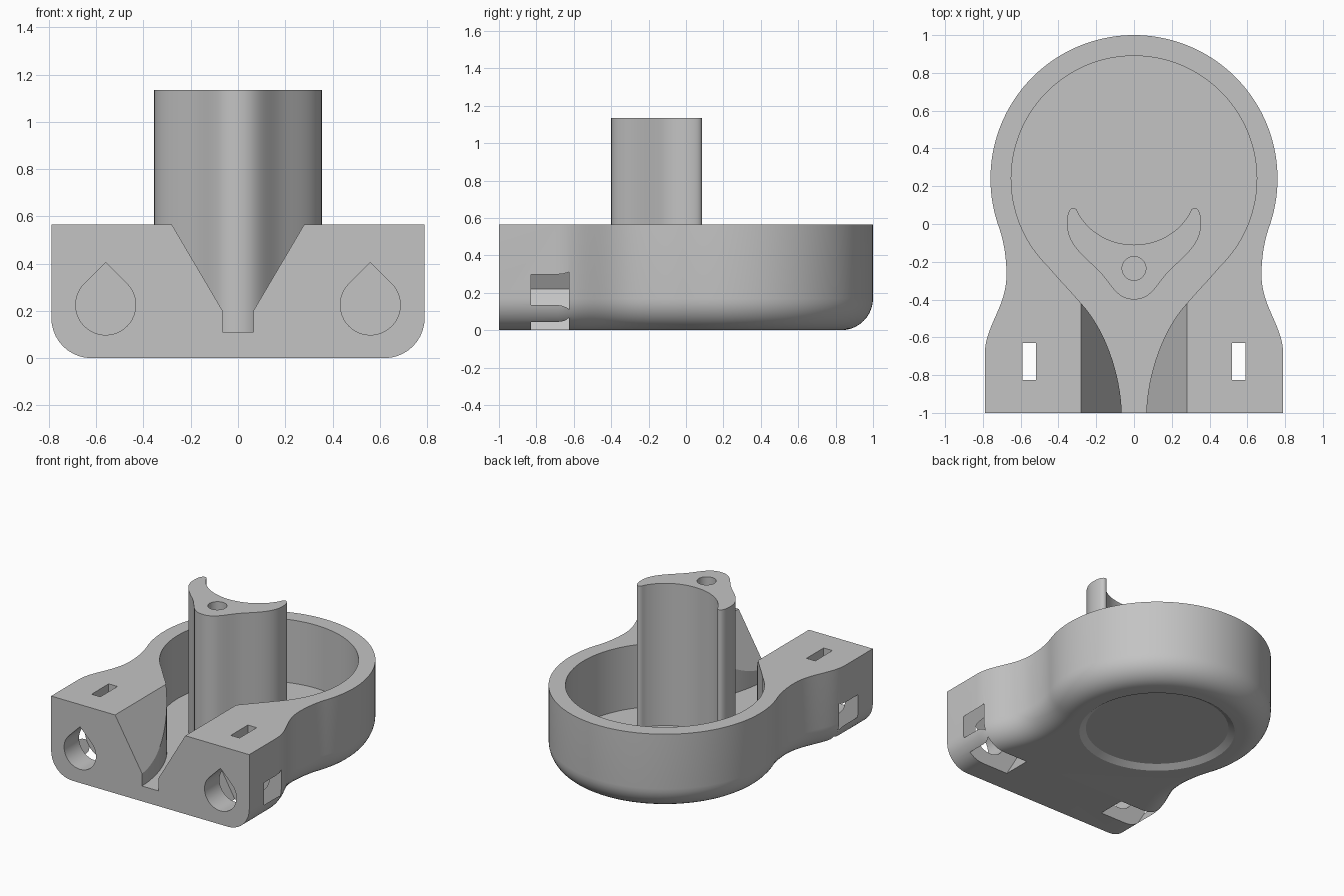
import bpy
import bmesh
from math import cos, sin, pi, radians
from mathutils import Vector
from mathutils.geometry import interpolate_bezier

if "Cube" in bpy.data.objects:
    bpy.data.objects.remove(bpy.data.objects["Cube"])

grey = bpy.data.materials.new("plain grey")
grey.use_nodes = True
colour = (0.55, 0.55, 0.55, 1)
grey.diffuse_color = colour
grey.node_tree.nodes["Principled BSDF"].inputs["Base Color"].default_value = colour

TOP, FLOOR, POST_TOP = 0.565, 0.11, 1.135
CENTRE_Y = 0.24


def arc(radius, start, end, steps, cx=0, cy=CENTRE_Y):
    angles = [radians(start + (end - start) * i / steps) for i in range(steps + 1)]
    return [(cx + radius * cos(a), cy + radius * sin(a)) for a in angles]


def bezier(a, b, c, d, steps=10):
    pts = interpolate_bezier(*[Vector((*p, 0)) for p in (a, b, c, d)], steps + 1)
    return [(p.x, p.y) for p in pts]


def chain(*parts):
    """Join paths, dropping the repeated point at each joint."""
    out = list(parts[0])
    for part in parts[1:]:
        out += part[1:]
    return out


def mirrored(half):
    """Close a right half outline with its mirror image."""
    return half + [(-x, y) for x, y in reversed(half) if abs(x) > 1e-4]


def loft(name, rings):
    """Skin equal rings of 3D points and cap both ends."""
    bm = bmesh.new()
    rows = [[bm.verts.new(p) for p in ring] for ring in rings]
    n = len(rows[0])
    for low, high in zip(rows, rows[1:]):
        for i in range(n):
            j = (i + 1) % n
            bm.faces.new((low[i], low[j], high[j], high[i]))
    bm.faces.new(rows[0])
    bm.faces.new(rows[-1])
    bmesh.ops.recalc_face_normals(bm, faces=bm.faces)
    mesh = bpy.data.meshes.new(name)
    bm.to_mesh(mesh)
    bm.free()
    ob = bpy.data.objects.new(name, mesh)
    bpy.context.collection.objects.link(ob)
    mesh.materials.append(grey)
    return ob


def prism_z(name, pts, low, high):
    return loft(name, [[(x, y, z) for x, y in pts] for z in (low, high)])


def prism_y(name, pts, front, back):
    return loft(name, [[(x, y, z) for x, z in pts] for y in (front, back)])


def cut(target, cutter):
    cutter.hide_render = True
    mod = target.modifiers.new("cut", "BOOLEAN")
    mod.operation, mod.solver, mod.object = "DIFFERENCE", "EXACT", cutter
    bpy.context.view_layer.objects.active = target
    bpy.ops.object.modifier_apply(modifier=mod.name)
    bpy.data.objects.remove(cutter)


def smooth(ob):
    bpy.ops.object.select_all(action="DESELECT")
    ob.select_set(True)
    bpy.context.view_layer.objects.active = ob
    bpy.ops.object.shade_smooth_by_angle(angle=radians(25))


# Body outline: round cup, waisted neck and straight-sided front block
cup = arc(0.76, 90, -20, 44)
neck = bezier(cup[-1], (0.686, -0.1), (0.675, -0.19), (0.675, -0.27))
flare = bezier(neck[-1], (0.675, -0.44), (0.79, -0.54), (0.79, -0.69), 14)
outline = mirrored(chain(cup, neck, flare, [flare[-1], (0.79, -1)]))
# start at the front left so that the open front edge closes the loop
first = outline.index((-0.79, -1))
outline = outline[first:] + outline[:first]

# Inward normals; both front corners slide only sideways
normals = []
for i, (x, y) in enumerate(outline):
    if y < -0.99:
        normals.append(Vector((-1 if x > 0 else 1, 0)))
    else:
        d = Vector(outline[(i + 1) % len(outline)]) - Vector(outline[i - 1])
        normals.append(Vector((d.y, -d.x)).normalized())

# Rounded lower edge, then straight walls
FILLET = 0.17
rings = []
for k in range(11):
    a = k / 10 * pi / 2
    inset = FILLET * (1 - sin(a))
    rings.append([(x + n.x * inset, y + n.y * inset, FILLET * (1 - cos(a)))
                  for (x, y), n in zip(outline, normals)])
rings.append([(x, y, TOP) for x, y in outline])
body = loft("body", rings)

# Cup cavity narrowing to a slot through the front
bowl = arc(0.65, 90, -46, 50)
throat = bezier(bowl[-1], (0.40, -0.29), (0.34, -0.35), (0.28, -0.42), 6)
slot = bezier(throat[-1], (0.15, -0.56), (0.07, -0.8), (0.065, -1), 16)
cavity = mirrored(chain(bowl, throat, slot, [slot[-1], (0.065, -1.1)]))
cut(body, prism_z("cavity_cutter", cavity, FLOOR, 0.8))

# V-shaped opening over the slot
slope = (0.28 - 0.065) / (TOP - 0.2)
high = 0.7
vee = mirrored([(0.065, 0.2), (0.065 + slope * (high - 0.2), high)])
cut(body, prism_y("vee_cutter", vee, -1.1, -0.33))

# Teardrop bolt holes, hexagonal nut pockets and top slots on both sides
for side in (-1, 1):
    cx = side * 0.56
    drop = arc(0.127, 135, 405, 36, cx, 0.225) + [(cx, 0.405)]
    cut(body, prism_y("bolt_cutter", drop, -1.1, -0.61))
    hexagon = arc(0.275, 0, 300, 5, cx, 0.22)
    cut(body, prism_y("nut_cutter", hexagon, -0.83, -0.625))
    rect = [(cx - side * 0.04, -0.825), (cx + side * 0.03, -0.825),
            (cx + side * 0.03, -0.63), (cx - side * 0.04, -0.63)]
    cut(body, prism_z("slot_cutter", rect, 0.3, 0.8))

# Shallow bevelled round recess under the cup
cut(body, loft("recess_cutter", [[(x, y, z) for x, y in arc(r, 0, 354, 59)]
                                 for r, z in ((0.55, -0.02), (0.476, 0.028))]))
smooth(body)

# Crescent post standing in the cup, with a hole in its top
post_half = chain(
    bezier((0, -0.40), (0.10, -0.40), (0.12, -0.31), (0.2, -0.235)),
    bezier((0.2, -0.235), (0.28, -0.16), (0.355, -0.1), (0.355, 0)),
    bezier((0.355, 0), (0.355, 0.05), (0.345, 0.085), (0.32, 0.085), 8),
    bezier((0.32, 0.085), (0.30, 0.085), (0.30, 0.06), (0.285, 0.04), 6),
    bezier((0.285, 0.04), (0.22, -0.06), (0.11, -0.11), (0, -0.11), 12))
post = prism_z("post", mirrored(post_half), FLOOR - 0.02, POST_TOP)
cut(post, prism_z("hole_cutter", arc(0.063, 0, 350, 35, 0, -0.235), 0.6, 1.3))
smooth(post)
